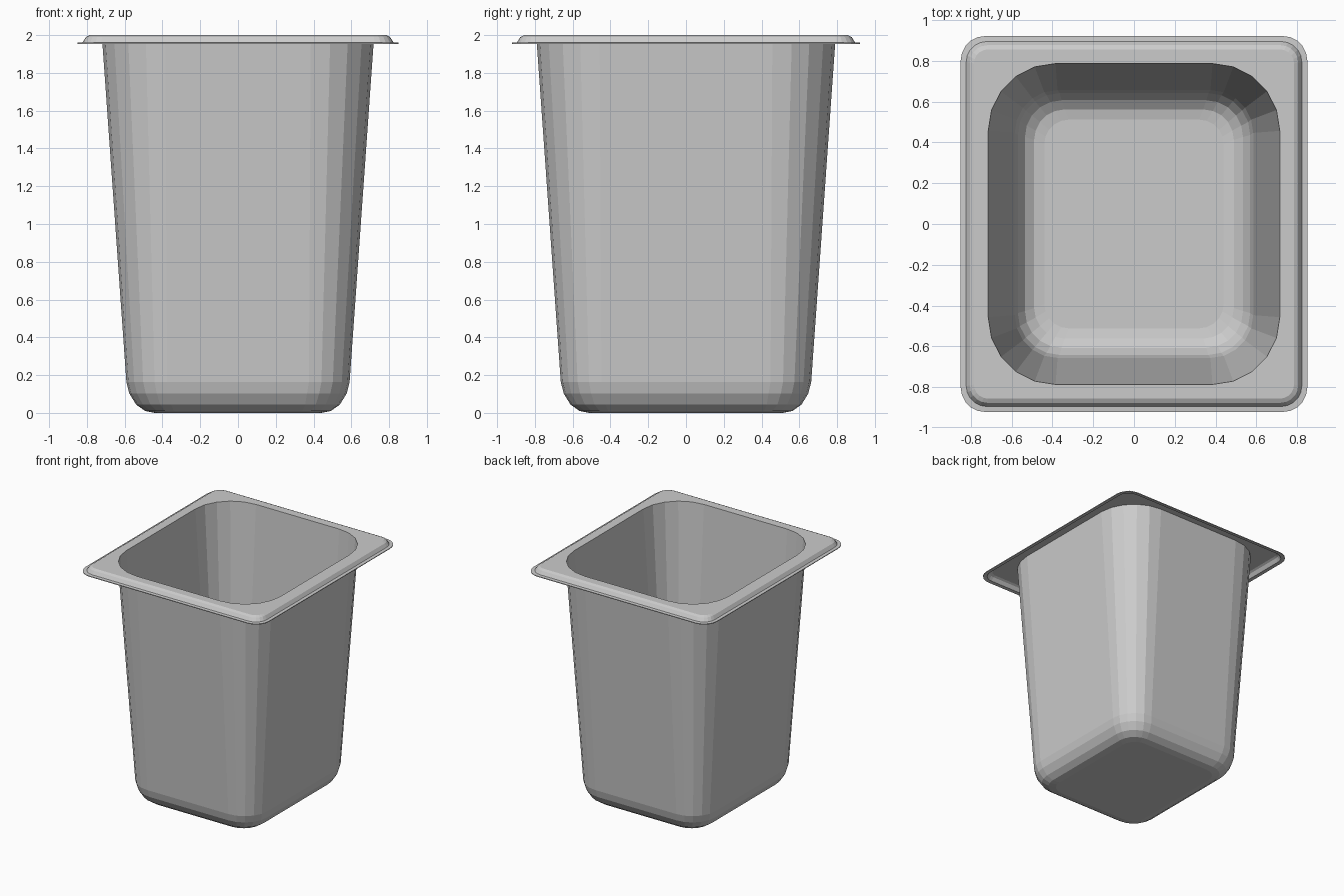
import bpy
import bmesh
from math import cos, sin, pi

cube = bpy.data.objects.get("Cube")
if cube:
    bpy.data.objects.remove(cube, do_unlink=True)

SHEET = 0.006   # metal thickness
STEPS = 5       # facets per rounded corner


def make_material(name, colour):
    mat = bpy.data.materials.new(name)
    mat.use_nodes = True
    mat.diffuse_color = colour
    bsdf = mat.node_tree.nodes["Principled BSDF"]
    bsdf.inputs["Base Color"].default_value = colour
    return mat


def rounded_ring(bm, hx, hy, radius, z):
    """Rounded rectangle of vertices, counter-clockwise from above."""
    ring = []
    for quarter, (sx, sy) in enumerate(((1, 1), (-1, 1), (-1, -1), (1, -1))):
        for i in range(STEPS + 1):
            a = (quarter + i / STEPS) * pi / 2
            ring.append(bm.verts.new((sx * (hx - radius) + radius * cos(a),
                                      sy * (hy - radius) + radius * sin(a), z)))
    return ring


def sheet_object(name, sections, mat, closed):
    """Bridge rings from outside to inside, then give the sheet thickness."""
    bm = bmesh.new()
    rings = [rounded_ring(bm, *s) for s in sections]
    for outer, inner in zip(rings, rings[1:]):
        n = len(outer)
        for i in range(n):
            j = (i + 1) % n
            bm.faces.new((outer[i], outer[j], inner[j], inner[i]))
    if closed:
        bm.faces.new(rings[-1])
    mesh = bpy.data.meshes.new(name)
    bm.to_mesh(mesh)
    bm.free()
    mesh.materials.append(mat)
    obj = bpy.data.objects.new(name, mesh)
    bpy.context.collection.objects.link(obj)
    solid = obj.modifiers.new("Sheet", "SOLIDIFY")
    solid.thickness = SHEET
    solid.offset = -1
    return obj


steel = make_material("brushed steel grey", (0.6, 0.6, 0.6, 1))

# Sections: half width, half depth, corner radius, height
opening = (0.715, 0.787, 0.33, 2.0)

# Flat flange with a sloped, turned-out lip
sheet_object("rim", [
    (0.85, 0.922, 0.12, 1.96),
    (0.823, 0.895, 0.10, 1.962),
    (0.805, 0.877, 0.085, 1.99),
    (0.785, 0.857, 0.07, 2.0),
    opening,
], steel, False)

# Tapered pan with a rounded bottom edge
sheet_object("pan_body", [
    opening,
    (0.585, 0.657, 0.21, 0.165),
    (0.57, 0.642, 0.205, 0.105),
    (0.535, 0.607, 0.18, 0.048),
    (0.49, 0.562, 0.15, 0.016),
    (0.44, 0.512, 0.12, SHEET),
], steel, True)
